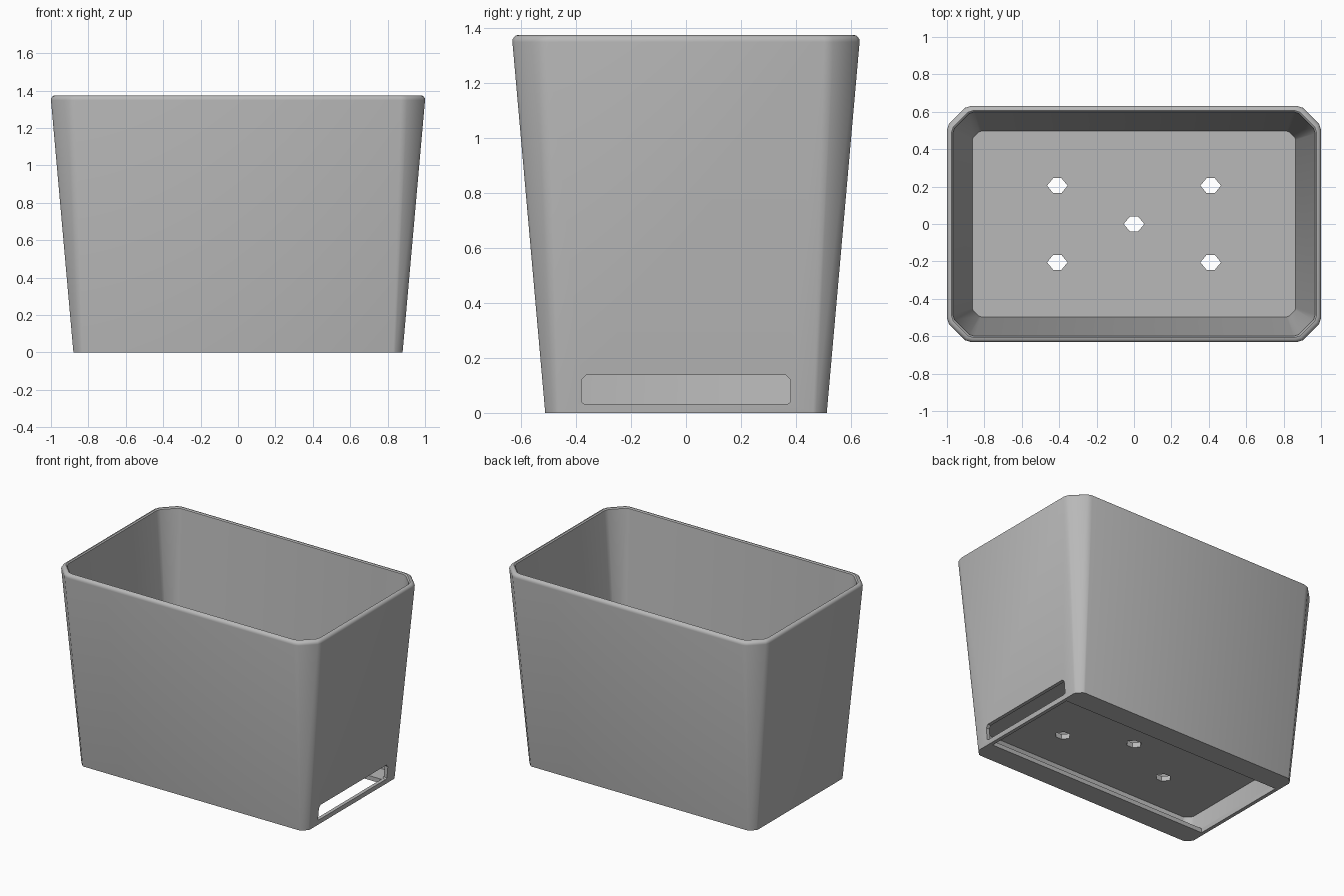
import bpy, bmesh, math

cube = bpy.data.objects.get("Cube")
if cube:
    bpy.data.objects.remove(cube, do_unlink=True)

HEIGHT = 1.375
FLOOR_TOP, FLOOR_UNDER, LIP_TOP = 0.2, 0.165, 0.03

grey = bpy.data.materials.new("grey_plastic")
grey.use_nodes = True
color = (0.48, 0.48, 0.48, 1)
grey.diffuse_color = color
grey.node_tree.nodes["Principled BSDF"].inputs["Base Color"].default_value = color


def wall_ring(z, inset):
    """Tapered rectangle with softened chamfer corners at height z."""
    x, y = 0.88 + 0.0889 * z - inset, 0.512 + 0.0885 * z - inset
    c = 0.05 + 0.058 * z - 0.4 * inset
    corner = [(x, y - c), (x - 0.08 * c, y - 0.75 * c),
              (x - 0.75 * c, y - 0.08 * c), (x - c, y)]
    back = corner + [(-px, py) for px, py in reversed(corner)]
    return [(px, py, z) for px, py in back + [(-px, -py) for px, py in back]]


def loft(name, rings):
    """Solid through equal rings, capped at both ends."""
    bm = bmesh.new()
    loops = [[bm.verts.new(p) for p in ring] for ring in rings]
    n = len(loops[0])
    for a, b in zip(loops, loops[1:]):
        for i in range(n):
            j = (i + 1) % n
            bm.faces.new((a[i], a[j], b[j], b[i]))
    bm.faces.new(loops[0])
    bm.faces.new(loops[-1])
    bmesh.ops.recalc_face_normals(bm, faces=bm.faces)
    mesh = bpy.data.meshes.new(name)
    bm.to_mesh(mesh)
    bm.free()
    mesh.materials.append(grey)
    obj = bpy.data.objects.new(name, mesh)
    bpy.context.collection.objects.link(obj)
    return obj


# Planter body: outer wall, rounded rim, inner wall down to the floor
R, r, WALL = 0.026, 0.007, 0.033
profile = [(0, 0)]
for i in range(5):
    a = math.radians(22.5 * i)
    profile.append((HEIGHT - R + R * math.sin(a), R - R * math.cos(a)))
profile += [(HEIGHT - r, WALL), (FLOOR_TOP, WALL)]
planter = loft("planter_body", [wall_ring(z, inset) for z, inset in profile])

cutters = []

# Drawer chamber under the floor
cutters.append(loft("chamber_cutter", [wall_ring(LIP_TOP, 0.025), wall_ring(FLOOR_UNDER, 0.025)]))

# Opening in the underside, leaving a lip along each long side
opening = [(0.855, -0.36), (0.855, 0.36), (-0.855, 0.36), (-0.855, -0.36)]
cutters.append(loft("underside_cutter", [[(x, y, z) for x, y in opening] for z in (-0.1, 0.08)]))

# Drawer slot through one end, with clipped corners
slot = [(-0.37, 0.033), (0.37, 0.033), (0.38, 0.04), (0.38, 0.12),
        (0.363, 0.138), (-0.363, 0.138), (-0.38, 0.12), (-0.38, 0.04)]
cutters.append(loft("slot_cutter", [[(x, y, z) for y, z in slot] for x in (0.8, 1.1)]))

# Five drain holes in the floor
hexagon = [(0.055, 0), (0.022, 0.04), (-0.022, 0.04),
           (-0.055, 0), (-0.022, -0.04), (0.022, -0.04)]
for cx, cy in [(0, 0)] + [(sx * 0.41, sy * 0.205) for sx in (-1, 1) for sy in (-1, 1)]:
    cutters.append(loft("drain_cutter", [[(cx + x, cy + y, z) for x, y in hexagon]
                                         for z in (0.1, 0.3)]))

for cutter in cutters:
    cutter.hide_render = True
    mod = planter.modifiers.new(cutter.name, "BOOLEAN")
    mod.operation = "DIFFERENCE"
    mod.solver = "EXACT"
    mod.object = cutter

# Bake the cuts, then remove the cutters
bpy.context.view_layer.update()
graph = bpy.context.evaluated_depsgraph_get()
cut_mesh = bpy.data.meshes.new_from_object(planter.evaluated_get(graph))
planter.modifiers.clear()
planter.data = cut_mesh
for cutter in cutters:
    bpy.data.objects.remove(cutter, do_unlink=True)

bpy.ops.object.select_all(action="DESELECT")
planter.select_set(True)
bpy.context.view_layer.objects.active = planter
bpy.ops.object.shade_smooth_by_angle(angle=math.radians(32))
